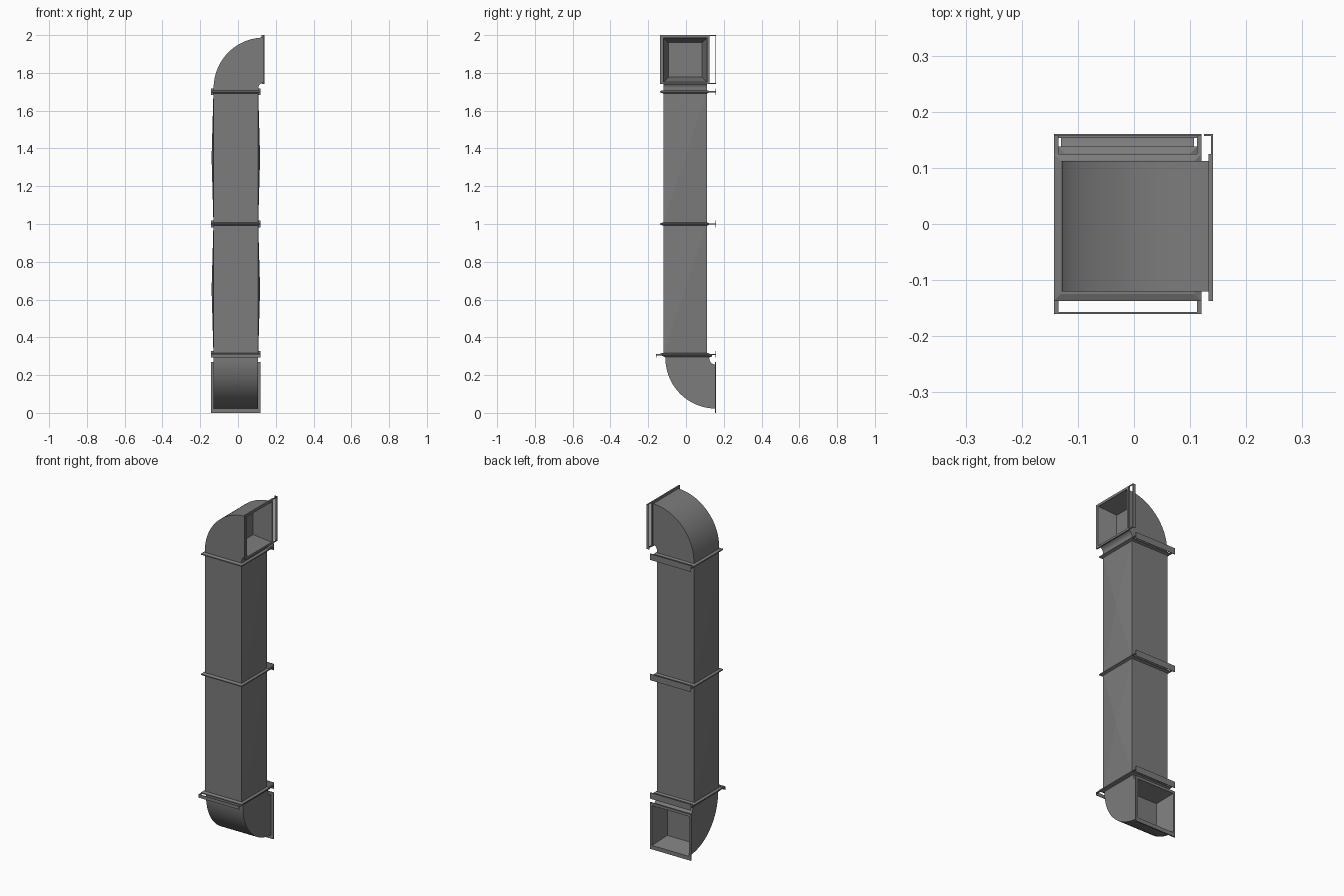
import bpy, bmesh, math
from mathutils import Vector

cube = bpy.data.objects.get("Cube")
if cube:
    bpy.data.objects.remove(cube, do_unlink=True)

metal = bpy.data.materials.new("galvanised grey")
metal.use_nodes = True
GREY = (0.2, 0.2, 0.2, 1)
metal.diffuse_color = GREY
metal.node_tree.nodes["Principled BSDF"].inputs["Base Color"].default_value = GREY


def finish(name, bm, smooth=False):
    bmesh.ops.recalc_face_normals(bm, faces=bm.faces)
    mesh = bpy.data.meshes.new(name)
    bm.to_mesh(mesh)
    bm.free()
    mesh.materials.append(metal)
    obj = bpy.data.objects.new(name, mesh)
    bpy.context.collection.objects.link(obj)
    if smooth:
        bpy.ops.object.select_all(action="DESELECT")
        obj.select_set(True)
        bpy.context.view_layer.objects.active = obj
        bpy.ops.object.shade_smooth_by_angle(angle=math.radians(30))
    return obj


def loft(bm, sections):
    """Closed solid through four-cornered sections."""
    loops = [[bm.verts.new(p) for p in s] for s in sections]
    for a, b in zip(loops, loops[1:]):
        for i in range(4):
            j = (i + 1) % 4
            bm.faces.new((a[i], a[j], b[j], b[i]))
    bm.faces.new(loops[0])
    bm.faces.new(loops[-1])


def rect(x, y, z, grow=0):
    x0, x1, y0, y1 = x[0] - grow, x[1] + grow, y[0] - grow, y[1] + grow
    return [(x0, y0, z), (x1, y0, z), (x1, y1, z), (x0, y1, z)]


def boxes(name, spans):
    bm = bmesh.new()
    for x, y, z in spans:
        loft(bm, [rect(x, y, z[0]), rect(x, y, z[1])])
    return finish(name, bm)


X, Y = (-0.13, 0.107), (-0.12, 0.112)      # duct section
FX, FY = (-0.143, 0.12), (-0.137, 0.125)   # flange outline
BACK = 0.16


# Straight ducts, side panels cross-broken outwards
def duct(name, z0, z1):
    bm = bmesh.new()
    loft(bm, [rect(X, Y, z0), rect(X, Y, z1)])
    bmesh.ops.recalc_face_normals(bm, faces=bm.faces)
    sides = [f for f in bm.faces if abs(f.normal.x) > 0.9]
    bmesh.ops.poke(bm, faces=sides, offset=0.01)
    finish(name, bm)


duct("lower_duct", 0.31, 1.0)
duct("upper_duct", 1.0, 1.7)


# Elbows: swept section, ending in a tapered recess
def elbow(name, place, width, inner, outer, neck):
    def section(t):
        c, s = math.cos(t), math.sin(t)
        return [place(-r * c, r * s, w) for r, w in
                ((inner, width[0]), (outer, width[0]), (outer, width[1]), (inner, width[1]))]

    steps = 24
    bend = [section(math.pi / 2 * i / steps) for i in range(steps + 1)]
    start = [place(-r, -neck, w) for r, w in
             ((inner, width[0]), (outer, width[0]), (outer, width[1]), (inner, width[1]))]
    mouth = bend[-1]
    centre = sum(mouth, Vector()) / 4
    inward = place(-0.1, 0, 0) - place(0, 0, 0)
    floor = [centre + (p - centre) * 0.77 + inward for p in mouth]
    bm = bmesh.new()
    loft(bm, [start] + bend + [floor])
    finish(name, bm, smooth=True)


elbow("top_elbow", lambda u, v, w: Vector((0.138 + u, w, 1.72 + v)), Y, 0.03, 0.267, 0.02)
elbow("bottom_elbow", lambda u, v, w: Vector((w, 0.158 + u, 0.29 - v)), X, 0.035, 0.267, 0.02)


# Joint flanges with tapered rims
def flange(name, x, y, z):
    bm = bmesh.new()
    loft(bm, [rect(x, y, z - 0.008, -0.012), rect(x, y, z - 0.003),
              rect(x, y, z + 0.003), rect(x, y, z + 0.008, -0.012)])
    finish(name, bm)


def side_arms(y, z):
    return [((FX[0], FX[0] + 0.008), y, z), ((FX[1] - 0.008, FX[1]), y, z)]


for label, z in (("lower", 0.31), ("middle", 1.0), ("upper", 1.7)):
    flange(label + "_flange", FX, FY, z)
    boxes(label + "_back_bracket",
          side_arms((FY[1] - 0.01, BACK), (z - 0.003, z + 0.003))
          + [(FX, (BACK - 0.003, BACK), (z - 0.018, z + 0.018))])

flange("elbow_flange", (-0.135, 0.113), (-0.122, 0.138), 0.302)
boxes("front_bracket",
      side_arms((-BACK, FY[0] + 0.01), (0.305, 0.311))
      + [(FX, (-BACK, -BACK + 0.003), (0.292, 0.311))])

# Outlet frames
ZB, ZT = (0.0, 0.27), (1.74, 2.0)
y = (0.153, BACK)
boxes("bottom_outlet_frame", [
    ((FX[0], X[0]), y, ZB), ((X[1], FX[1]), y, ZB),
    (X, y, (0, 0.023)), (X, y, (0.255, ZB[1]))])
x = (0.133, 0.141)
boxes("top_outlet_frame", [
    (x, (FY[0], Y[0]), ZT), (x, (Y[1], FY[1]), ZT),
    (x, Y, (ZT[0], 1.752)), (x, Y, (1.986, ZT[1]))])
x = (0.137, 0.141)
boxes("top_outlet_bracket", [
    (x, (FY[1], BACK), (ZT[0], ZT[0] + 0.006)),
    (x, (FY[1], BACK), (ZT[1] - 0.006, ZT[1])),
    ((0.125, 0.141), (BACK - 0.003, BACK), ZT)])
